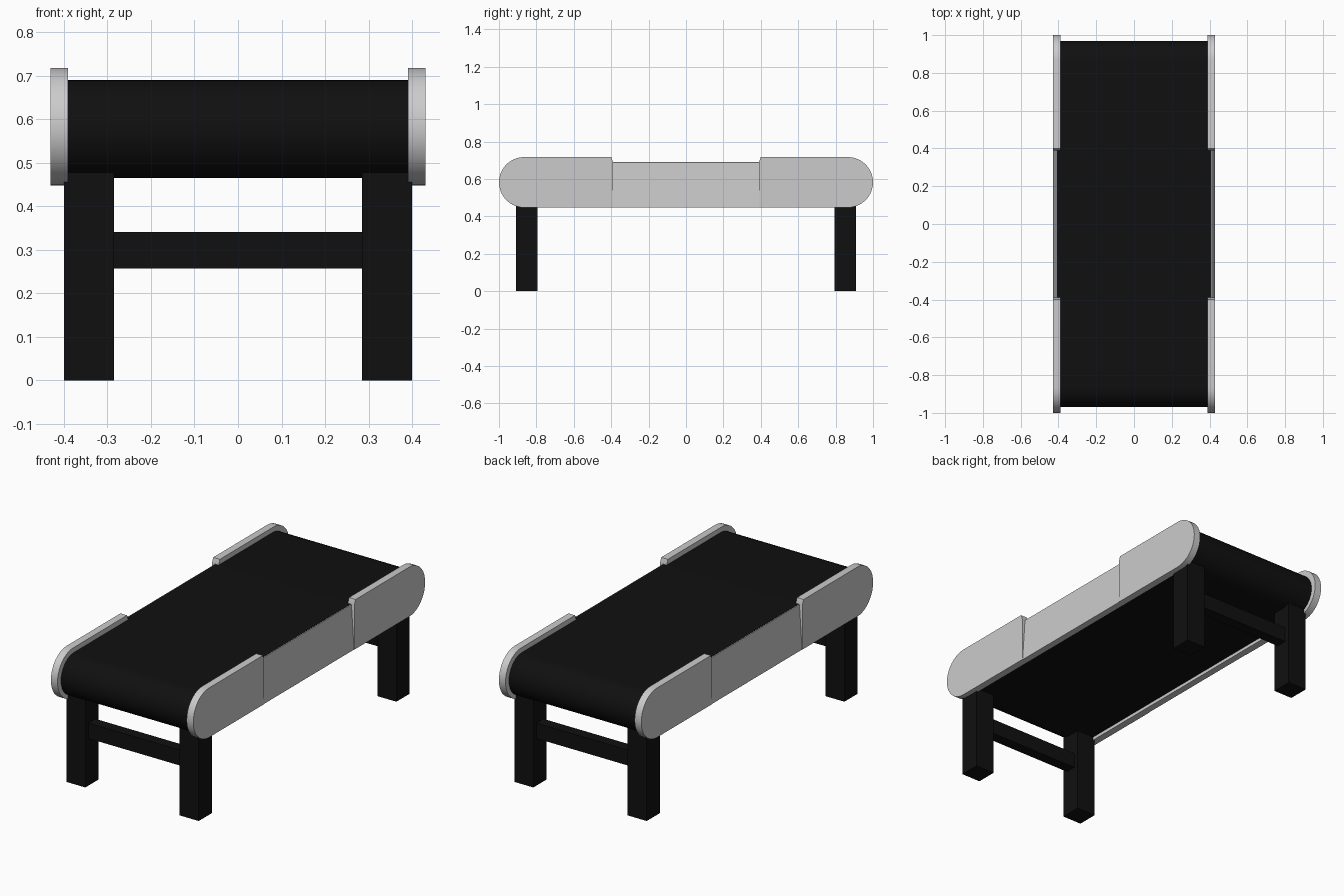
import bpy, bmesh
from math import sin, cos, pi, radians

if "Cube" in bpy.data.objects:
    bpy.data.objects.remove(bpy.data.objects["Cube"])

black = bpy.data.materials.new("black")
black.diffuse_color = (0.005, 0.005, 0.005, 1)
black.use_nodes = True
black.node_tree.nodes["Principled BSDF"].inputs["Base Color"].default_value = black.diffuse_color


def finish(name, bm, mat=None):
    bmesh.ops.recalc_face_normals(bm, faces=bm.faces)
    me = bpy.data.meshes.new(name)
    bm.to_mesh(me)
    bm.free()
    ob = bpy.data.objects.new(name, me)
    bpy.context.collection.objects.link(ob)
    if mat:
        me.materials.append(mat)
    return ob


def prism(name, near, far, mat=None, smooth=False):
    """Solid between two matching outlines."""
    bm = bmesh.new()
    a = [bm.verts.new(p) for p in near]
    b = [bm.verts.new(p) for p in far]
    bm.faces.new(a)
    bm.faces.new(b)
    n = len(a)
    for i in range(n):
        bm.faces.new((a[i], a[(i + 1) % n], b[(i + 1) % n], b[i]))
    ob = finish(name, bm, mat)
    if smooth:
        bpy.context.view_layer.objects.active = ob
        ob.select_set(True)
        bpy.ops.object.shade_smooth_by_angle(angle=radians(30))
        ob.select_set(False)
    return ob


def box(name, x0, x1, y0, y1, z0, z1, mat=None):
    yz = [(y0, z0), (y1, z0), (y1, z1), (y0, z1)]
    return prism(name, [(x0, y, z) for y, z in yz], [(x1, y, z) for y, z in yz], mat)


def arc(cy, cz, r, start, n=20):
    return [(cy + r * cos(start + pi * i / n), cz + r * sin(start + pi * i / n)) for i in range(n + 1)]


# Belt wrapped around its two rollers, plus its slightly wider middle
r = 0.1125
loop = arc(0.97 - r, 0.577, r, -pi / 2) + arc(-0.97 + r, 0.577, r, pi / 2)
prism("belt", [(-0.39, y, z) for y, z in loop], [(0.39, y, z) for y, z in loop], black, True)
box("belt_middle", -0.408, 0.408, -0.39, 0.39, 0.466, 0.6895, black)

for side, sx in (("left", -1), ("right", 1)):
    # Rail middle: lower, with the outer face leaning inward toward the top
    section = [(0.39, 0.447), (0.428, 0.447), (0.412, 0.689), (0.39, 0.689)]
    prism(f"{side}_rail_middle", [(sx * x, -0.395, z) for x, z in section],
          [(sx * x, 0.395, z) for x, z in section])
    for end, sy in (("front", -1), ("back", 1)):
        # Raised rail ends with round tips
        R = 0.135
        prof = arc(1 - R, 0.582, R, -pi / 2) + [(0.40, 0.717), (0.39, 0.689), (0.39, 0.447)]
        prism(f"{end}_{side}_rail", [(sx * 0.39, sy * y, z) for y, z in prof],
              [(sx * 0.43, sy * y, z) for y, z in prof], None, True)
        # Legs
        xs = sorted((sx * 0.285, sx * 0.40))
        ys = sorted((sy * 0.795, sy * 0.91))
        box(f"{end}_{side}_leg", *xs, *ys, 0, 0.52, black)

# Crossbars between the legs
for end, sy in (("front", -1), ("back", 1)):
    y = sy * 0.8525
    box(f"{end}_crossbar", -0.29, 0.29, y - 0.03, y + 0.03, 0.257, 0.341, black)
